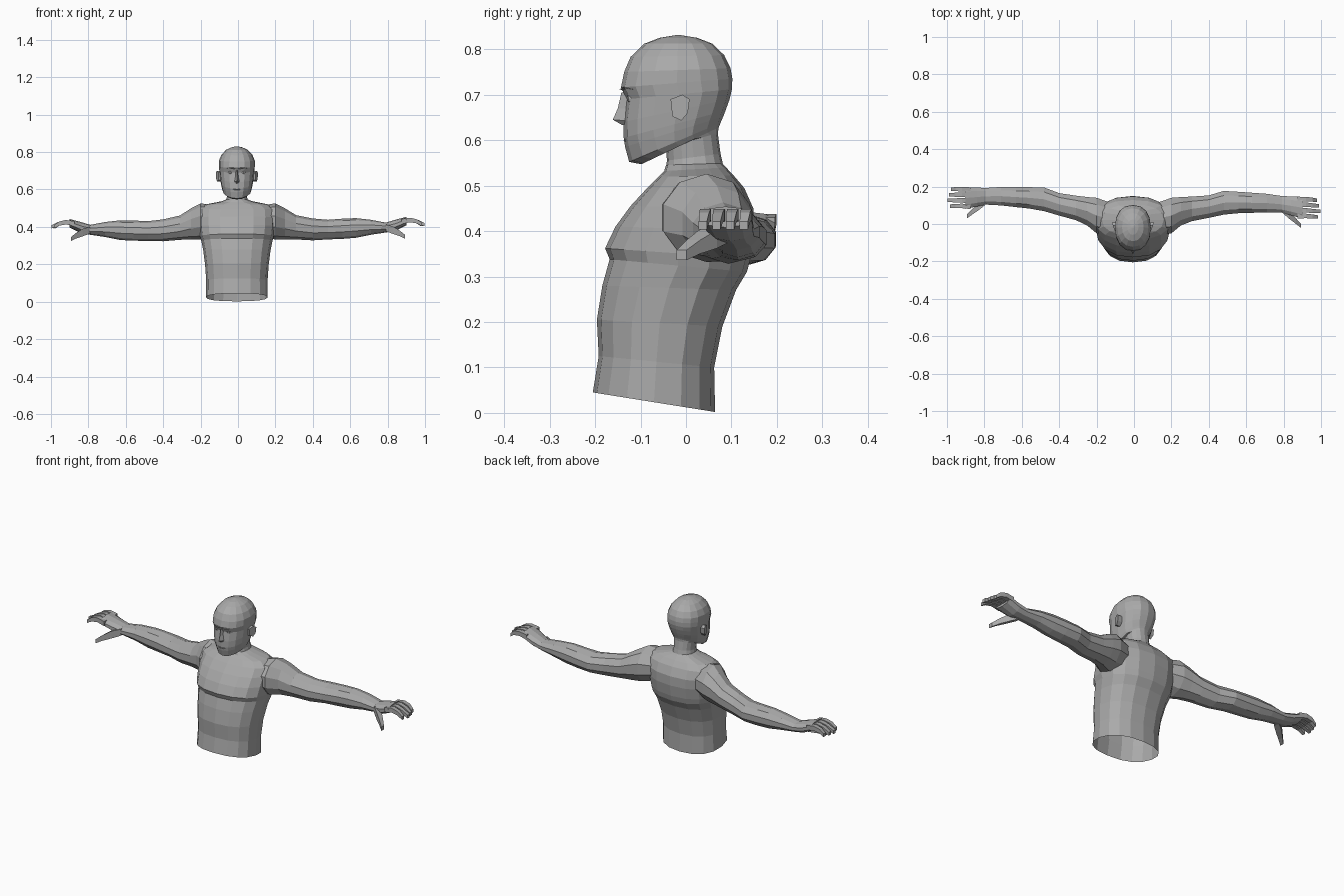
import bpy, bmesh, math
from mathutils import Vector

CX = -0.006  # body centre line

grey = bpy.data.materials.new("plain grey")
grey.diffuse_color = (0.4, 0.4, 0.4, 1)


def power(v, e):
    return math.copysign(abs(v) ** e, v)


def loft(name, rings, cap_start=False, cap_end=False):
    """Skin a list of equal-length point rings with flat quads."""
    bm = bmesh.new()
    rows = [[bm.verts.new(p) for p in ring] for ring in rings]
    n = len(rows[0])
    for a, b in zip(rows, rows[1:]):
        for i in range(n):
            j = (i + 1) % n
            bm.faces.new((a[i], a[j], b[j], b[i]))
    if cap_start:
        bm.faces.new(rows[0])
    if cap_end:
        bm.faces.new(rows[-1])
    bmesh.ops.recalc_face_normals(bm, faces=bm.faces)
    mesh = bpy.data.meshes.new(name)
    bm.to_mesh(mesh)
    bm.free()
    mesh.materials.append(grey)
    ob = bpy.data.objects.new(name, mesh)
    bpy.context.collection.objects.link(ob)
    return ob


def level_ring(yf, zf, yb, zb, hw, e=0.85, n=16):
    """Body section from a front point to a back point, hw wide each side."""
    pts = []
    for i in range(n):
        a = 2 * math.pi * i / n
        t = (1 - power(math.cos(a), e)) / 2
        x = hw * power(math.sin(a), e)
        pts.append((CX + x, yf + (yb - yf) * t, zf + (zb - zf) * t))
    return pts


def limb_ring(x, y0, y1, z0, z1, n=10, side=1):
    """Limb section at x; the left limb sits a little further back and lower."""
    k = max(0, min(1, (x - 0.25) / 0.75))
    dy, dz = (0.06 * k, -0.012 * min(1, 2 * k)) if side < 0 else (0, 0)
    s = math.sqrt(2) if n == 4 else 1
    pts = []
    for i in range(n):
        a = 2 * math.pi * (i + 0.5) / n
        pts.append((side * x,
                    (y0 + y1) / 2 + dy + s * (y1 - y0) / 2 * math.cos(a),
                    (z0 + z1) / 2 + dz + s * (z1 - z0) / 2 * math.sin(a)))
    return pts


# Torso, open at the waist
loft("torso", [level_ring(*r) for r in (
    (-0.205, 0.045, 0.064, 0.002, 0.165),
    (-0.192, 0.125, 0.062, 0.10, 0.164),
    (-0.196, 0.205, 0.080, 0.19, 0.170),
    (-0.184, 0.28, 0.110, 0.27, 0.180),
    (-0.168, 0.338, 0.134, 0.31, 0.190),
    (-0.178, 0.362, 0.142, 0.34, 0.197),
    (-0.155, 0.41, 0.150, 0.40, 0.202),
    (-0.122, 0.455, 0.148, 0.45, 0.204),
    (-0.085, 0.495, 0.128, 0.495, 0.200),
    (-0.060, 0.52, 0.105, 0.522, 0.165),
    (-0.048, 0.532, 0.088, 0.54, 0.085),
    (-0.044, 0.545, 0.078, 0.55, 0.056),
)])

# Neck, jaw and skull in one skin
loft("head", [level_ring(*r) for r in (
    (-0.046, 0.525, 0.084, 0.535, 0.062, 0.9),
    (-0.042, 0.555, 0.076, 0.57, 0.053, 0.9),
    (-0.044, 0.585, 0.070, 0.615, 0.056, 0.9),
    (-0.098, 0.547, 0.072, 0.628, 0.068, 1.0),
    (-0.125, 0.552, 0.076, 0.638, 0.077, 1.0),
    (-0.134, 0.585, 0.082, 0.652, 0.083, 0.95),
    (-0.137, 0.605, 0.087, 0.665, 0.086, 0.9),
    (-0.137, 0.64, 0.096, 0.69, 0.090, 0.88),
    (-0.131, 0.69, 0.101, 0.712, 0.094, 0.85),
    (-0.143, 0.716, 0.102, 0.735, 0.096, 0.87),
    (-0.136, 0.75, 0.098, 0.758, 0.096, 0.9),
    (-0.122, 0.783, 0.084, 0.787, 0.083, 0.92),
    (-0.092, 0.812, 0.058, 0.812, 0.058, 0.95),
    (-0.058, 0.825, 0.025, 0.825, 0.030, 1.0),
    (-0.022, 0.831, -0.012, 0.831, 0.004, 1.0),
)], cap_end=True)

# Nose: triangular section growing towards the tip
loft("nose", [[(CX - w, yb, z), (CX, yf, z + dz), (CX + w, yb, z)]
              for w, yb, yf, z, dz in ((0.008, -0.125, -0.142, 0.705, 0),
                                       (0.012, -0.122, -0.150, 0.67, 0),
                                       (0.018, -0.125, -0.161, 0.642, 0.003),
                                       (0.013, -0.125, -0.140, 0.633, 0))],
     cap_start=True, cap_end=True)

# Lips
loft("lips", [[(CX + x, -0.13 + abs(x) * 0.35, 0.606), (CX + x, y, 0.600),
               (CX + x, -0.13 + abs(x) * 0.35, 0.590)]
              for x, y in ((-0.032, -0.121), (-0.014, -0.138),
                           (0.014, -0.138), (0.032, -0.121))],
     cap_start=True, cap_end=True)

ARM = (  # x, front y, back y, low z, high z
    (0.13, -0.06, 0.120, 0.350, 0.515),
    (0.20, -0.055, 0.145, 0.332, 0.526),
    (0.25, -0.012, 0.148, 0.333, 0.500),
    (0.31, 0.012, 0.150, 0.333, 0.463),
    (0.40, 0.030, 0.156, 0.328, 0.445),
    (0.48, 0.047, 0.180, 0.333, 0.438),
    (0.56, 0.055, 0.175, 0.336, 0.444),
    (0.63, 0.057, 0.170, 0.342, 0.447),
    (0.71, 0.060, 0.164, 0.358, 0.438),
    (0.79, 0.058, 0.152, 0.370, 0.423),
    (0.84, 0.044, 0.150, 0.378, 0.438),
    (0.90, 0.026, 0.148, 0.408, 0.454),
)
for side, label in ((1, "right"), (-1, "left")):
    # Arm with palm
    loft(label + "_arm", [limb_ring(*r, side=side) for r in ARM], cap_end=True)

    # Four bent fingers, fanned slightly
    for i, tip in enumerate((0.985, 0.998, 0.990, 0.978)):
        y = 0.043 + 0.030 * i
        path = ((0.875, y, 0.013, 0.429), (0.92, y, 0.012, 0.437),
                (0.955, y - 0.003, 0.011, 0.430), (tip, y - 0.006, 0.009, 0.412))
        loft(f"{label}_finger_{i + 1}",
             [limb_ring(x, c - w, c + w, z - w, z + w, 4, side)
              for x, c, w, z in path], cap_start=True, cap_end=True)

    # Thumb
    loft(label + "_thumb",
         [limb_ring(x, c - w, c + w, z - w, z + w, 4, side)
          for x, c, w, z in ((0.79, 0.080, 0.018, 0.395), (0.83, 0.048, 0.020, 0.382),
                             (0.865, 0.016, 0.015, 0.365), (0.893, -0.010, 0.011, 0.347))],
         cap_start=True, cap_end=True)

    # Ear: six-sided outline, flaring outwards
    outline = ((-0.030, 0.652), (-0.010, 0.643), (0.004, 0.660),
               (0.008, 0.690), (-0.008, 0.700), (-0.034, 0.690))
    loft(label + "_ear",
         [[(CX + side * (x + flare * (y + 0.034)), y, z) for y, z in outline]
          for x, flare in ((0.080, 0), (0.098, 0.35))], cap_end=True)

    # Brow ridge
    loft(label + "_brow",
         [[(CX + side * x, y, z), (CX + side * x, y + 0.02, z + 0.010),
           (CX + side * x, y + 0.02, z - 0.008)]
          for x, y, z in ((0.010, -0.146, 0.712), (0.040, -0.138, 0.716),
                          (0.070, -0.108, 0.710))], cap_start=True, cap_end=True)

    # Eye
    bm = bmesh.new()
    bmesh.ops.create_uvsphere(bm, u_segments=8, v_segments=6, radius=0.011)
    bmesh.ops.translate(bm, verts=bm.verts, vec=Vector((CX + side * 0.036, -0.119, 0.692)))
    mesh = bpy.data.meshes.new(label + "_eye")
    bm.to_mesh(mesh)
    bm.free()
    mesh.materials.append(grey)
    bpy.context.collection.objects.link(bpy.data.objects.new(label + "_eye", mesh))
